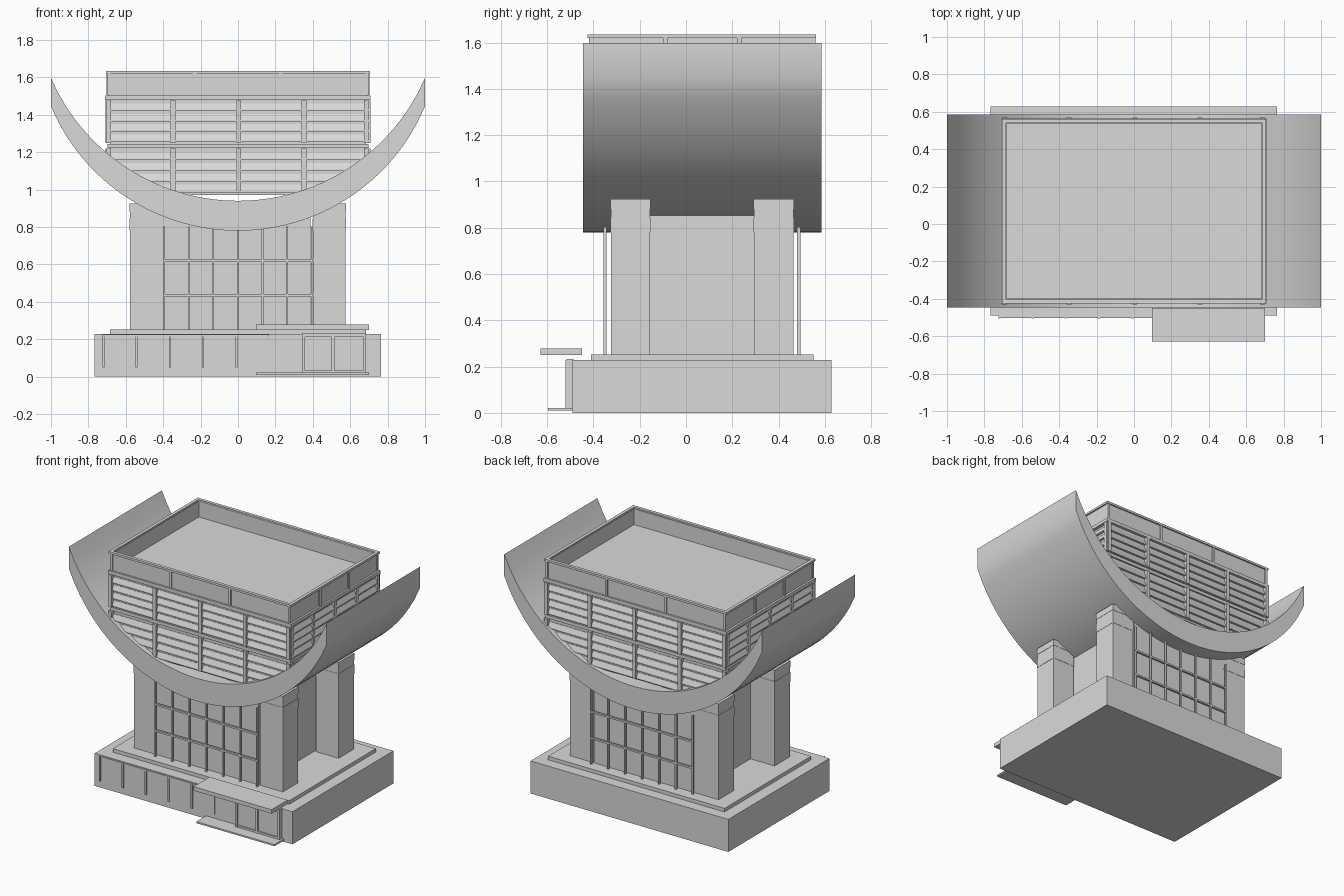
import bpy, bmesh, math

if "Cube" in bpy.data.objects:
    bpy.data.objects.remove(bpy.data.objects["Cube"])

mat = bpy.data.materials.new("light_grey")
mat.diffuse_color = (0.7, 0.7, 0.7, 1)
mat.use_nodes = True
mat.node_tree.nodes["Principled BSDF"].inputs["Base Color"].default_value = mat.diffuse_color


def finish(name, bm):
    bmesh.ops.recalc_face_normals(bm, faces=bm.faces)
    me = bpy.data.meshes.new(name)
    bm.to_mesh(me)
    bm.free()
    me.materials.append(mat)
    ob = bpy.data.objects.new(name, me)
    bpy.context.collection.objects.link(ob)
    return ob


def boxes(name, items):
    """One object from boxes given as (x0, x1, y0, y1, z0, z1)."""
    bm = bmesh.new()
    for x0, x1, y0, y1, z0, z1 in items:
        vs = bmesh.ops.create_cube(bm, size=1)["verts"]
        for v in vs:
            v.co.x = x0 if v.co.x < 0 else x1
            v.co.y = y0 if v.co.y < 0 else y1
            v.co.z = z0 if v.co.z < 0 else z1
    return finish(name, bm)


def extrude_y(name, pts, y0, y1):
    """Extrude an x-z outline along y."""
    bm = bmesh.new()
    f = bm.faces.new([bm.verts.new((x, y0, z)) for x, z in pts])
    r = bmesh.ops.extrude_face_region(bm, geom=[f])
    for v in r["geom"]:
        if isinstance(v, bmesh.types.BMVert):
            v.co.y = y1
    return finish(name, bm)


def arc_z(x, bottom, end):
    """Height of a circular arc with its low point at x = 0 and its end at x = 1."""
    s = end - bottom
    r = (1 + s * s) / (2 * s)
    return bottom + r - math.sqrt(r * r - x * x)


def mid_z(x):
    return arc_z(x, 0.88, 1.53)


# Base, plinth
boxes("base", [(-0.768, 0.765, -0.49, 0.628, 0, 0.228)])
boxes("plinth", [(-0.684, 0.684, -0.41, 0.55, 0.228, 0.253)])

# Front shopfront on the base
strip = [(-0.725, 0.165, -0.496, -0.49, 0.05, 0.22), (-0.725, 0.165, -0.502, -0.49, 0.214, 0.224)]
for x in (-0.72, -0.543, -0.365, -0.187, -0.008):
    strip.append((x - 0.005, x + 0.005, -0.505, -0.49, 0.05, 0.226))
boxes("shopfront", strip)

# Entrance: porch, doors, step and canopy slab
porch = [(0.342, 0.685, -0.508, -0.485, 0.02, 0.232), (0.342, 0.685, -0.517, -0.5, 0.212, 0.232),
         (0.342, 0.685, -0.517, -0.5, 0.02, 0.034)]
for x in (0.35, 0.508, 0.678):
    porch.append((x - 0.007, x + 0.007, -0.52, -0.49, 0.02, 0.228))
boxes("entrance_porch", porch)
boxes("entrance_step", [(0.095, 0.70, -0.597, -0.49, 0.01, 0.021)])
boxes("entrance_slab", [(0.095, 0.70, -0.628, -0.45, 0.25, 0.278)])

# Central hall and the four corner pillars
boxes("hall", [(-0.392, 0.388, -0.325, 0.465, 0.253, 0.855)])
for name, y0, y1 in (("front_pillar", -0.325, -0.155), ("back_pillar", 0.293, 0.465)):
    for side, x0, x1 in (("left", -0.578, -0.392), ("right", 0.40, 0.575)):
        e = 0.002
        boxes(side + "_" + name, [(x0, x1, y0, y1, 0.253, 0.922),
                                  (x0 - e, x1 + e, y0 - e, y1 + e, 0.78, 0.845),
                                  (x0 - e, x1 + e, y0 - e, y1 + e, 0.88, 0.925)])

# Window grids on the hall front and back
for name, y0, y1 in (("front_window_grid", -0.357, -0.343), ("back_window_grid", 0.48, 0.494)):
    bars = []
    for i in range(7):
        x = -0.395 + i * 0.1315
        bars.append((x - 0.005, x + 0.005, y0, y1, 0.253, 0.803))
    for z in (0.435, 0.62):
        bars.append((-0.40, 0.40, y0, y1, z - 0.006, z + 0.006))
    boxes(name, bars)

# Curved roof shell
N = 48
xs = [-1 + 2 * i / N for i in range(N + 1)]
shell = [(x, arc_z(x, 0.78, 1.445)) for x in xs] + [(x, arc_z(x, 0.94, 1.597)) for x in reversed(xs)]
ob = extrude_y("curved_shell", shell, -0.446, 0.585)
bpy.context.view_layer.objects.active = ob
ob.select_set(True)
bpy.ops.object.shade_smooth_by_angle(angle=math.radians(30))
ob.select_set(False)

# Upper hall body, its underside buried in the shell
W, F, B = 0.685, -0.405, 0.545
us = [-W + 2 * W * i / 20 for i in range(21)]
under = [(x, max(0.972, mid_z(x))) for x in us]
extrude_y("upper_hall", under + [(W, 1.50), (-W, 1.50)], F, B)


def half_width(z, limit):
    """Widest x that stays inside the shell at height z."""
    x = limit
    while x > 0.1 and mid_z(x) > z:
        x -= 0.01
    return x


# Louvres wrapped round the upper hall, in two tiers: sloping slats
bm = bmesh.new()
for z0, z1 in ((0.985, 1.215), (1.255, 1.475)):
    n = 4
    for i in range(n):
        zb = z0 + (z1 - z0) * i / n
        zt = zb + (z1 - z0) / n * 0.72
        hw = half_width(zb, 0.69)
        rings = []
        for out, z in ((0, zb), (0.017, zb), (0.017, zb + 0.008), (0.003, zt), (0, zt)):
            o = out if hw > 0.68 else 0
            rings.append([bm.verts.new(p) for p in (
                (-hw - o, F - out, z), (hw + o, F - out, z), (hw + o, B + out, z), (-hw - o, B + out, z))])
        for a, b in zip(rings, rings[1:]):
            for k in range(4):
                bm.faces.new((a[k], a[(k + 1) % 4], b[(k + 1) % 4], b[k]))
finish("louvres", bm)

# Posts and bands of the upper hall
posts = []
for x in (-0.692, -0.348, 0.004, 0.352, 0.688):
    zlow = max(0.985, mid_z(abs(x)) + 0.02)
    for z0, z1 in ((zlow, 1.22), (1.25, 1.475)):
        if z1 > z0:
            posts.append((x - 0.013, x + 0.013, F - 0.025, F, z0, z1))
            posts.append((x - 0.013, x + 0.013, B, B + 0.025, z0, z1))
for y in (-0.405, -0.17, 0.07, 0.31, 0.545):
    for s in (-1, 1):
        xa, xb = sorted((s * W, s * 0.708))
        posts.append((xa, xb, y - 0.013, y + 0.013, 1.12, 1.22))
        posts.append((xa, xb, y - 0.013, y + 0.013, 1.25, 1.475))
boxes("upper_hall_posts", posts)
boxes("upper_hall_bands", [(-0.698, 0.698, F - 0.012, B + 0.012, 1.222, 1.245),
                           (-0.71, 0.708, F - 0.02, B + 0.02, 1.478, 1.502)])


def frame(x, y0, y1, z0, z1, t):
    """Four walls of a rectangular ring."""
    return [(-x, x, y0, y0 + t, z0, z1), (-x, x, y1 - t, y1, z0, z1),
            (-x, -x + t, y0 + t, y1 - t, z0, z1), (x - t, x, y0 + t, y1 - t, z0, z1)]


# Parapet with posts and rim
parapet = frame(0.695, -0.412, 0.552, 1.50, 1.625, 0.014)
for x in (-0.69, -0.232, 0.228, 0.69):
    for y in (-0.412, 0.552):
        parapet.append((x - 0.009, x + 0.009, y - 0.008, y + 0.008, 1.505, 1.62))
for y in (-0.09, 0.23):
    for x in (-0.695, 0.695):
        parapet.append((x - 0.008, x + 0.008, y - 0.009, y + 0.009, 1.505, 1.62))
boxes("parapet", parapet)
boxes("parapet_rim", frame(0.706, -0.425, 0.562, 1.62, 1.635, 0.022))
boxes("roof_deck", [(-0.69, 0.69, -0.405, 0.545, 1.495, 1.515)])
